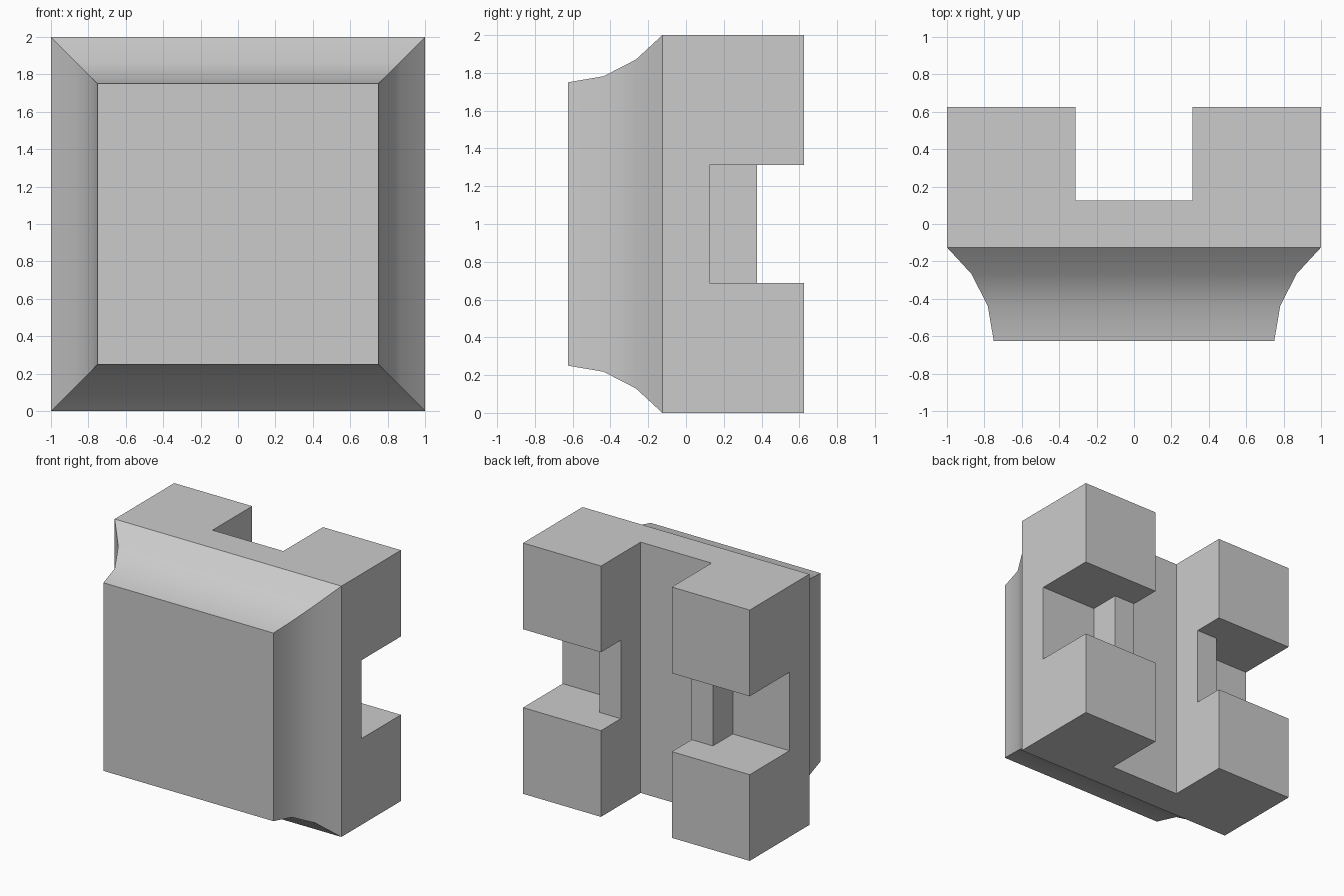
import bpy, bmesh, math

if "Cube" in bpy.data.objects:
    bpy.data.objects.remove(bpy.data.objects["Cube"])

# Body with concave front flare: square rings given as (y, half size)
PROFILE = [(0.625, 1.0), (-0.125, 1.0), (-0.266, 0.87), (-0.437, 0.782), (-0.625, 0.75)]
bm = bmesh.new()
rings = [[bm.verts.new((sx * h, y, 1 + sz * h))
          for sx, sz in ((-1, -1), (1, -1), (1, 1), (-1, 1))] for y, h in PROFILE]
for a, b in zip(rings, rings[1:]):
    for i in range(4):
        j = (i + 1) % 4
        bm.faces.new((a[i], a[j], b[j], b[i]))
bm.faces.new(rings[0])
bm.faces.new(rings[-1])
bmesh.ops.recalc_face_normals(bm, faces=bm.faces)
mesh = bpy.data.meshes.new("block_body")
bm.to_mesh(mesh)
bm.free()
body = bpy.data.objects.new("block_body", mesh)
bpy.context.collection.objects.link(body)


def cut(name, x, y, z):
    """Subtract a box with the given (min, max) ranges from the body."""
    bpy.ops.mesh.primitive_cube_add(size=1, location=[sum(r) / 2 for r in (x, y, z)])
    cutter = bpy.context.object
    cutter.name = name
    cutter.scale = [r[1] - r[0] for r in (x, y, z)]
    cutter.hide_render = True
    bpy.context.view_layer.objects.active = body
    mod = body.modifiers.new(name, 'BOOLEAN')
    mod.operation = 'DIFFERENCE'
    mod.solver = 'EXACT'
    mod.object = cutter
    bpy.ops.object.modifier_apply(modifier=name)
    bpy.data.objects.remove(cutter, do_unlink=True)


SLOT = (0.6875, 1.3125)
# Vertical channel down the back
cut("channel_cutter", (-0.3125, 0.3125), (0.125, 0.8), (-0.2, 2.2))
# Shallow horizontal slot, leaving the posts
cut("slot_cutter", (-1.2, 1.2), (0.375, 0.8), SLOT)
# Deep side pockets outside the posts
for side in (-1, 1):
    cut("pocket_cutter", sorted((side * 0.5, side * 1.2)), (0.125, 0.8), SLOT)

# Smooth flare, sharp block edges
bpy.ops.object.select_all(action='DESELECT')
body.select_set(True)
bpy.context.view_layer.objects.active = body
bpy.ops.object.shade_smooth_by_angle(angle=math.radians(30))
